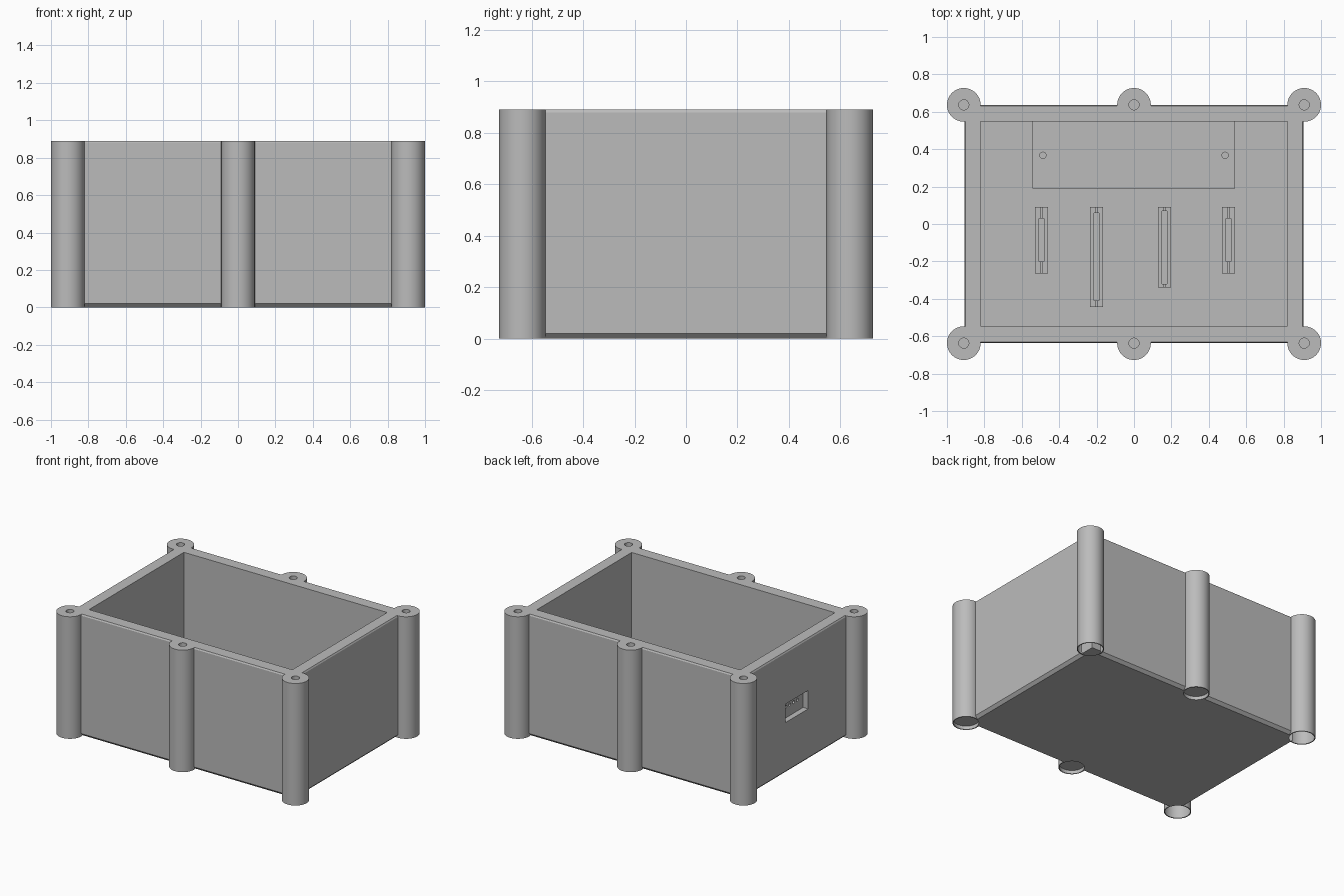
import bpy, bmesh, math

if "Cube" in bpy.data.objects:
    bpy.data.objects.remove(bpy.data.objects["Cube"])

H = 0.89            # overall height
FLOOR = 0.085       # inside floor level

grey = bpy.data.materials.new("light grey plastic")
grey.diffuse_color = (0.50, 0.50, 0.50, 1)
grey.use_nodes = True
grey.node_tree.nodes["Principled BSDF"].inputs["Base Color"].default_value = grey.diffuse_color


def finish(bm, name):
    bmesh.ops.recalc_face_normals(bm, faces=bm.faces[:])
    mesh = bpy.data.meshes.new(name)
    bm.to_mesh(mesh)
    bm.free()
    mesh.materials.append(grey)
    ob = bpy.data.objects.new(name, mesh)
    bpy.context.collection.objects.link(ob)
    return ob


def box(name, x0, x1, y0, y1, z0, z1):
    bm = bmesh.new()
    bmesh.ops.create_cube(bm, size=1)
    for v in bm.verts:
        v.co = ((x0 + x1) / 2 + v.co.x * (x1 - x0),
                (y0 + y1) / 2 + v.co.y * (y1 - y0),
                (z0 + z1) / 2 + v.co.z * (z1 - z0))
    return finish(bm, name)


def rod(name, x, y, r, z0, z1, sides=48, along_x=False):
    bm = bmesh.new()
    bmesh.ops.create_cone(bm, cap_ends=True, segments=sides, radius1=r, radius2=r, depth=z1 - z0)
    for v in bm.verts:
        if along_x:     # here z0..z1 is the x range and (x, y) means (y, z)
            v.co = ((z0 + z1) / 2 + v.co.z, x + v.co.x, y + v.co.y)
        else:
            v.co = (x + v.co.x, y + v.co.y, (z0 + z1) / 2 + v.co.z)
    return finish(bm, name)


def apply(ob, other, op):
    mod = ob.modifiers.new("bool", 'BOOLEAN')
    mod.operation, mod.object, mod.solver = op, other, 'EXACT'
    bpy.context.view_layer.objects.active = ob
    bpy.ops.object.modifier_apply(modifier=mod.name)
    bpy.data.objects.remove(other)


def cut(ob, other):
    apply(ob, other, 'DIFFERENCE')


# Outer shell: stacked rings give the bottom and top chamfers
bm = bmesh.new()
rings = []
for inset, z in ((0.02, 0), (0, 0.02), (0, H - 0.01), (0.006, H)):
    x, y = 0.906 - inset, 0.636 - inset
    rings.append([bm.verts.new((sx * x, sy * y, z))
                  for sx, sy in ((-1, -1), (1, -1), (1, 1), (-1, 1))])
for a, b in zip(rings, rings[1:]):
    for i in range(4):
        j = (i + 1) % 4
        bm.faces.new((a[i], a[j], b[j], b[i]))
bm.faces.new(rings[0])
bm.faces.new(rings[-1])
case = finish(bm, "case")

# Screw columns with a blind hole on top and a round pocket underneath
columns = [(x, y) for x in (-0.91, 0, 0.91) for y in (-0.637, 0.637)]
for x, y in columns:
    apply(case, rod("column", x, y, 0.09, 0, H), 'UNION')
for x, y in columns:
    cut(case, rod("screw_hole", x, y, 0.027, H - 0.25, H + 0.1, 24))
    cut(case, rod("foot_pocket", x, y, 0.083, -0.1, 0.025))

# Inner cavity
cut(case, box("cavity", -0.82, 0.82, -0.545, 0.548, FLOOR, H + 0.1))

# Connector window in the left wall with four small pin holes
cut(case, box("window", -1, -0.865, -0.115, 0.15, 0.375, 0.51))
for i in range(4):
    cut(case, rod("pin_hole", -0.05 + i * 0.045, 0.455, 0.012, -0.9, -0.84, 12, True))

# Mounting shelf on the floor with two screw holes
shelf = box("mounting_shelf", -0.542, 0.54, 0.19, 0.55, FLOOR - 0.02, FLOOR + 0.06)
for x in (-0.487, 0.487):
    cut(shelf, rod("shelf_hole", x, 0.367, 0.017, FLOOR + 0.01, FLOOR + 0.2, 16))

# Slotted board holders: centre x, ridge y range, slot y range
for n, (x, y0, y1, s0, s1) in enumerate(((-0.494, -0.265, 0.092, -0.20, 0.03),
                                         (-0.20, -0.445, 0.092, -0.41, 0.06),
                                         (0.163, -0.34, 0.092, -0.32, 0.07),
                                         (0.505, -0.265, 0.092, -0.20, 0.03))):
    holder = box(f"board_holder_{n + 1}", x - 0.035, x + 0.035, y0, y1, FLOOR - 0.02, FLOOR + 0.05)
    cut(holder, box("groove", x - 0.005, x + 0.005, y0 - 0.1, y1 + 0.1, FLOOR + 0.03, FLOOR + 0.2))
    cut(holder, box("slot", x - 0.014, x + 0.014, s0, s1, FLOOR + 0.005, FLOOR + 0.2))

# Smooth the round walls, keep edges sharp
for ob in bpy.context.scene.objects:
    ob.select_set(True)
    bpy.context.view_layer.objects.active = ob
bpy.ops.object.shade_smooth_by_angle(angle=math.radians(30))
